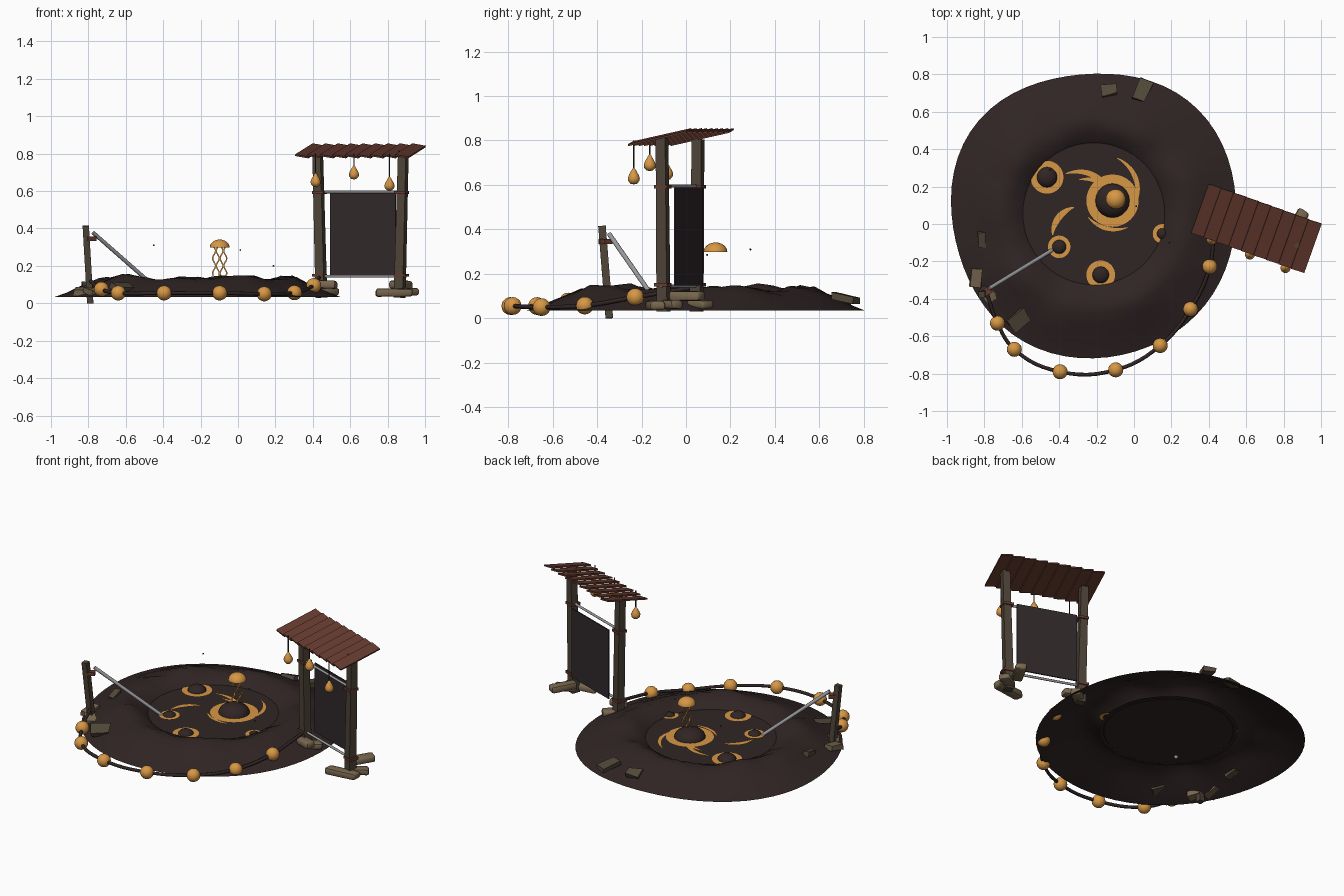
import bpy, bmesh, math, random
from mathutils import Vector, Matrix

random.seed(4)
if "Cube" in bpy.data.objects:
    bpy.data.objects.remove(bpy.data.objects["Cube"], do_unlink=True)


def material(name, rgb):
    m = bpy.data.materials.new(name)
    m.use_nodes = True
    m.diffuse_color = (*rgb, 1)
    m.node_tree.nodes["Principled BSDF"].inputs["Base Color"].default_value = (*rgb, 1)
    return m


EARTH = material("dark_earth", (0.03, 0.018, 0.018))
CLOTH = material("dark_cloth", (0.03, 0.021, 0.023))
WOOD = material("weathered_wood", (0.075, 0.056, 0.038))
STONE = material("tan_stone", (0.19, 0.135, 0.078))
SLATE = material("brown_stone", (0.085, 0.066, 0.042))
ORANGE = material("amber", (0.68, 0.31, 0.06))
RUST = material("rust_red", (0.13, 0.042, 0.027))
METAL = material("grey_metal", (0.33, 0.33, 0.35))


def finish(name, bm, mat, smooth=False):
    bmesh.ops.recalc_face_normals(bm, faces=bm.faces)
    me = bpy.data.meshes.new(name)
    bm.to_mesh(me)
    bm.free()
    ob = bpy.data.objects.new(name, me)
    bpy.context.collection.objects.link(ob)
    me.materials.append(mat)
    if smooth:
        bpy.ops.object.select_all(action="DESELECT")
        ob.select_set(True)
        bpy.context.view_layer.objects.active = ob
        bpy.ops.object.shade_smooth_by_angle(angle=math.radians(45))
    return ob


def box(name, size, mat, matrix, bevel=0, jitter=0):
    bm = bmesh.new()
    bmesh.ops.create_cube(bm, size=1)
    for v in bm.verts:
        v.co = Vector(a * b * (1 + random.uniform(-jitter, jitter)) for a, b in zip(v.co, size))
    if bevel:
        bmesh.ops.bevel(bm, geom=bm.edges[:], offset=bevel, segments=2, affect="EDGES", profile=0.5)
    bm.transform(matrix)
    return finish(name, bm, mat, bevel > 0)


def beam(name, p, q, width, mat, sides=4, taper=1, spin=0):
    p, q = Vector(p), Vector(q)
    bm = bmesh.new()
    r = width / 2 / math.cos(math.pi / sides)
    bmesh.ops.create_cone(bm, cap_ends=True, segments=sides, radius1=r, radius2=r * taper,
                          depth=(q - p).length)
    turn = (q - p).normalized()
    tilt = Vector((0, 0, 1)).rotation_difference(turn).to_matrix().to_4x4()
    bm.transform(Matrix.Translation((p + q) / 2) @ tilt @ Matrix.Rotation(spin, 4, "Z"))
    return finish(name, bm, mat, sides > 6)


def lathe(name, centre, profile, mat, sides=20):
    bm = bmesh.new()
    vs = [bm.verts.new((r, 0, z)) for r, z in profile]
    for a, b in zip(vs, vs[1:]):
        bm.edges.new((a, b))
    bmesh.ops.spin(bm, geom=bm.verts[:] + bm.edges[:], cent=(0, 0, 0), axis=(0, 0, 1),
                   angle=math.tau, steps=sides)
    bmesh.ops.remove_doubles(bm, verts=bm.verts, dist=0.0002)
    bm.transform(Matrix.Translation(centre))
    return finish(name, bm, mat, True)


def arc(r, h, start=-90, n=10):
    angles = [math.radians(start + (90 - start) * i / n) for i in range(n + 1)]
    return [(r * math.cos(a), h * math.sin(a)) for a in angles]


def ribbon(name, pts, width, normal, mat, taper=False):
    pts = [Vector(p) for p in pts]
    bm, rows, n = bmesh.new(), [], len(pts) - 1
    for i, p in enumerate(pts):
        along = pts[min(i + 1, n)] - pts[max(i - 1, 0)]
        w = width / 2 * (0.15 + 0.85 * math.sin(math.pi * i / n) if taper else 1)
        side = along.cross(Vector(normal)).normalized() * w
        rows.append([bm.verts.new(p + side), bm.verts.new(p - side)])
    for a, b in zip(rows, rows[1:]):
        bm.faces.new((a[0], a[1], b[1], b[0]))
    return finish(name, bm, mat)


# Crater mound: rings around the pool with an uneven crest
CX, CY, POOL = -0.215, 0.055, 0.086
bm = bmesh.new()
rings, N = [], 64
for r, z, rough in [(0.375, 0.082, 0), (0.39, 0.096, 0.1), (0.43, 0.116, 0.6), (0.48, 0.138, 1),
                    (0.53, 0.132, 1), (0.59, 0.108, 0.6), (0.65, 0.084, 0.4), (0.71, 0.056, 0.1),
                    (0.77, 0.035, 0)]:
    ring = []
    for i in range(N):
        a = math.tau * i / N
        bump = 0.009 * math.sin(5 * a + 1) + 0.007 * math.sin(9 * a + 9 * r) + random.uniform(-.006, .006)
        edge = 1 + (0.016 * math.sin(3 * a) + 0.014 * math.cos(4 * a + 2.6)) * max(0, (r - 0.4) / 0.37)
        ring.append(bm.verts.new((CX + r * edge * math.cos(a), CY + r * edge * math.sin(a), z + rough * bump)))
    rings.append(ring)
for a, b in zip(rings, rings[1:]):
    for i in range(N):
        j = (i + 1) % N
        bm.faces.new((a[i], b[i], b[j], a[j]))
mound = finish("crater_mound", bm, EARTH, True)
lathe("pool_surface", (CX, CY, POOL), [(0, 0), (0.4, 0)], EARTH, 48)

# Bubbles in the pool with amber rings
for x, y, r, outer in [(-0.115, 0.125, 0.092, 0.14), (-0.465, 0.25, 0.055, 0.088), (-0.4, -0.122, 0.038, 0.06),
                       (-0.178, -0.272, 0.045, 0.077), (0.152, -0.052, 0.03, 0.052)]:
    lathe("pool_bubble", (x, y, POOL), arc(r, r * 0.65, 0, 6), EARTH)
    lathe("amber_ring", (x, y, POOL + 0.003), [(r * 0.9, 0), (outer, 0)], ORANGE, 32)

# Swirls: centre, radius, start and end angles
for x, y, r, a0, a1, w in [(-0.3, 0.09, 0.19, 110, 20, 0.03), (-0.26, 0.05, 0.19, 100, 40, 0.024),
                           (-0.17, 0.18, 0.19, 65, -30, 0.026), (-0.28, -0.06, 0.155, 180, 105, 0.035),
                           (-0.1, 0.16, 0.19, 220, 290, 0.022)]:
    angles = [math.radians(a0 + (a1 - a0) * i / 14) for i in range(15)]
    ribbon("amber_swirl", [(x + r * math.cos(a), y + r * math.sin(a), POOL + 0.004) for a in angles],
           w, (0, 0, 1), ORANGE, True)

# Floating jelly: cap and flat wavy tentacles
JX, JY = -0.098, 0.133
lathe("jelly_cap", (JX, JY, 0.298), [(0, 0.004)] + arc(0.053, 0.043, 0, 8), ORANGE)
for k in range(4):
    s = -1 if k % 2 else 1
    ribbon("jelly_tentacle", [(JX - 0.03 + 0.02 * k + s * 0.008 * math.sin(i * 0.75), JY, 0.3 - i * 0.0095)
                              for i in range(17)], 0.007, (0, 1, 0), ORANGE)
for p in [(-0.45, 0.29, 0.31), (0.012, 0.095, 0.285), (0.19, -0.1, 0.2)]:
    lathe("floating_speck", p, arc(0.005, 0.005, n=4), EARTH, 6)

# Rope strung with amber floats
floats = [(-0.73, -0.53, 0.075), (-0.64, -0.67, 0.055), (-0.395, -0.79, 0.055), (-0.098, -0.78, 0.055),
          (0.14, -0.65, 0.05), (0.302, -0.455, 0.057), (0.405, -0.228, 0.095)]
cu = bpy.data.curves.new("float_rope", "CURVE")
cu.dimensions, cu.bevel_depth, cu.bevel_resolution, cu.resolution_u = "3D", 0.01, 2, 6
path = [(-0.79, -0.36, 0.12)] + floats + [(0.425, -0.08, 0.12), (0.435, 0.04, 0.14)]
sp = cu.splines.new("BEZIER")
sp.bezier_points.add(len(path) - 1)
for bp, p in zip(sp.bezier_points, path):
    bp.co, bp.handle_left_type, bp.handle_right_type = p, "AUTO", "AUTO"
cu.materials.append(EARTH)
bpy.context.collection.objects.link(bpy.data.objects.new("float_rope", cu))
for p in floats:
    lathe("rope_float", p, arc(0.04, 0.04), ORANGE)

# Leaning pole with the metal rod dipping into the pool
beam("leaning_pole", (-0.79, -0.345, 0), (-0.814, -0.378, 0.415), 0.034, WOOD, spin=math.pi / 4)
box("pole_binding", (0.055, 0.04, 0.022), RUST, Matrix.Translation((-0.79, -0.362, 0.345)) @ Matrix.Rotation(0.55, 4, "Z"))
beam("dipping_rod", (-0.775, -0.345, 0.378), (-0.43, -0.135, 0.075), 0.02, METAL, 10)

# Gate frame: local x runs post to post, local y points to the back
GATE = Matrix.Translation((0.655, -0.027, 0)) @ Matrix.Rotation(math.radians(-19.5), 4, "Z")
for s in (-1, 1):
    foot, top = GATE @ Vector((s * 0.222, 0, 0.03)), GATE @ Vector((s * 0.243, 0, 0.81 + 0.005 * s))
    beam("gate_post", foot, top, 0.05, WOOD, taper=0.9, spin=math.radians(25.5))
    for z in (0.15, 0.592):
        box("post_binding", (0.062, 0.062, 0.016), RUST, GATE @ Matrix.Translation((s * 0.232, 0, z)))
for z in (0.145, 0.595):
    beam("banner_rod", GATE @ Vector((-0.26, 0, z)), GATE @ Vector((0.26, 0, z)), 0.014, METAL, 10)
box("hanging_banner", (0.37, 0.008, 0.44), CLOTH, GATE @ Matrix.Translation((0, 0.04, 0.368)))

# Roof of overlapping tilted boards
ROOF = (Matrix.Translation((0.654, -0.023, 0.815)) @ Matrix.Rotation(math.radians(-19.6), 4, "Z")
        @ Matrix.Rotation(math.radians(12), 4, "X"))
for i in range(9):
    x = -0.283 + 0.0708 * i
    box("roof_board", (0.076, 0.285, 0.009), RUST,
        ROOF @ Matrix.Translation((x, 0, 0)) @ Matrix.Rotation(math.radians(10), 4, "Y"))

# Hanging drop lanterns
for x, y, z in [(0.415, -0.085, 0.65), (0.62, -0.163, 0.69), (0.81, -0.235, 0.63)]:
    drop = [(0, -0.028), (0.014, -0.025), (0.025, -0.013), (0.027, 0), (0.022, 0.015), (0.011, 0.034), (0, 0.052)]
    lathe("drop_lantern", (x, y, z), drop, ORANGE, 16)
    beam("lantern_string", (x, y, z + 0.045), (x, y, 0.8), 0.005, CLOTH, 5)

# Footing stones, then flat slabs on the mound: position, size, turn, tilt
for x, y, z, length, turn in [(0.835, -0.14, 0.058, 0.2, 8), (0.87, 0.0, 0.1, 0.16, 60), (0.9, -0.07, 0.062, 0.13, 30),
                              (0.48, 0.06, 0.062, 0.12, 40), (0.475, 0.005, 0.1, 0.11, -20)]:
    box("footing_stone", (length, 0.065, 0.043), STONE, Matrix.Translation((x, y, z))
        @ Matrix.Rotation(math.radians(turn), 4, "Z"), 0.014, 0.1)
for x, y, z, sx, sy, turn, tilt, mat in [
        (-0.13, 0.715, 0.083, 0.08, 0.06, 10, -20, SLATE), (0.045, 0.715, 0.09, 0.07, 0.11, -25, -12, SLATE),
        (-0.815, -0.085, 0.09, 0.04, 0.08, 5, 15, SLATE), (-0.845, -0.29, 0.065, 0.06, 0.11, -5, 10, STONE),
        (-0.78, -0.38, 0.06, 0.06, 0.08, 40, 15, STONE), (-0.62, -0.51, 0.085, 0.11, 0.08, 40, 20, SLATE)]:
    box("mound_slab", (sx, sy, 0.03), mat, Matrix.Translation((x, y, z)) @ Matrix.Rotation(math.radians(turn), 4, "Z")
        @ Matrix.Rotation(math.radians(tilt), 4, "X"), 0, 0.2)
